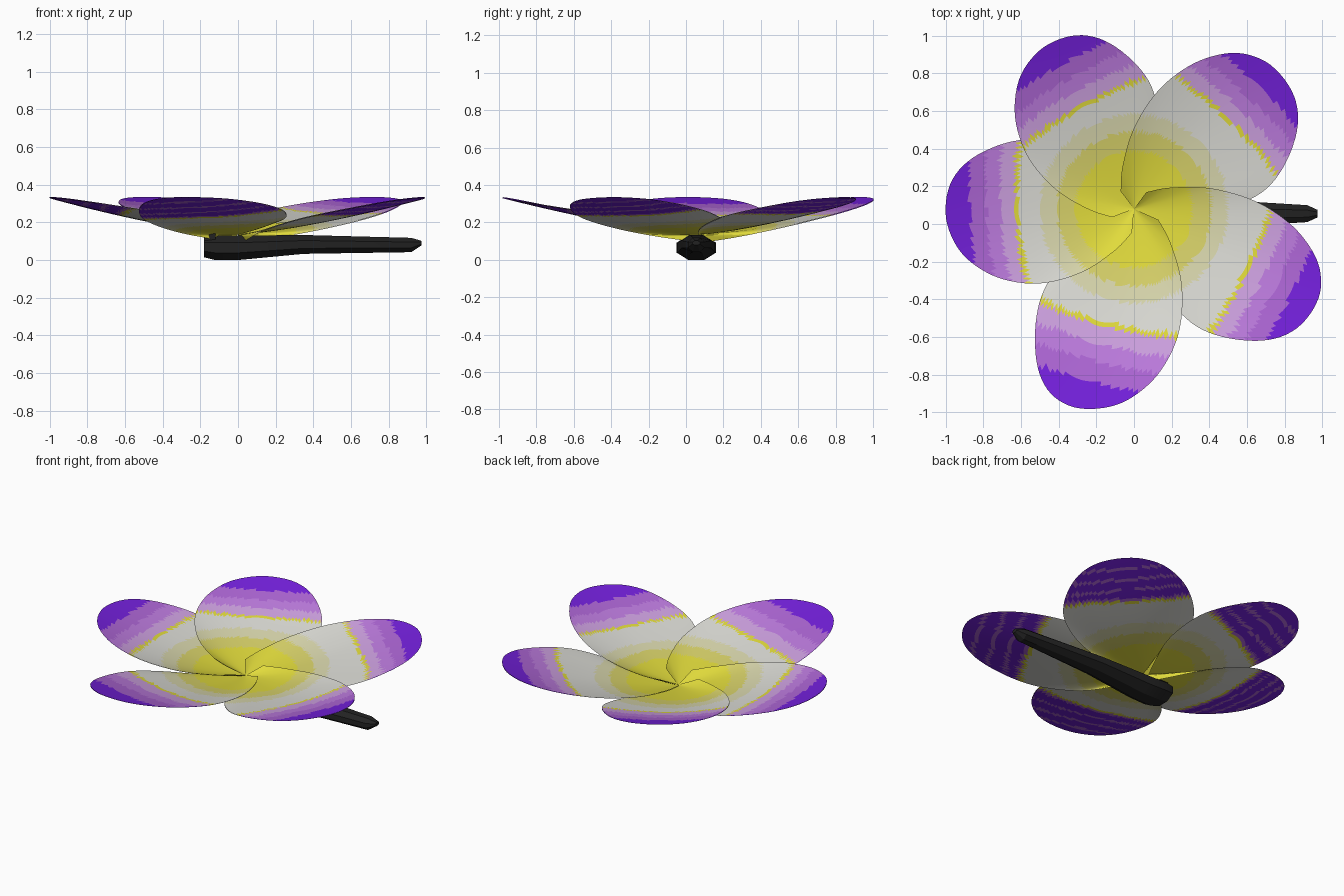
import bpy
import bmesh
from math import sin, cos, pi, radians
from mathutils import Vector

cube = bpy.data.objects.get("Cube")
if cube:
    bpy.data.objects.remove(cube, do_unlink=True)


def linear(c):
    return c / 12.92 if c <= 0.04 else ((c + 0.055) / 1.055) ** 2.4


def make_material(name, code):
    colour = (*[linear(v / 255) for v in bytes.fromhex(code)], 1)
    mat = bpy.data.materials.new(name)
    mat.use_nodes = True
    mat.diffuse_color = colour
    bsdf = next(n for n in mat.node_tree.nodes if n.type == "BSDF_PRINCIPLED")
    bsdf.inputs["Base Color"].default_value = colour
    bsdf.inputs["Roughness"].default_value = 0.8
    return mat


PALETTE = {
    "yellow": "E2DC3C", "straw": "D9D36A", "cream": "DAD8AE",
    "white": "DCDCD6", "lavender": "CFA2E2", "orchid": "BE7CE0",
    "deep orchid": "AE66D6", "violet": "7420DC",
}
NAMES = list(PALETTE)
PETAL_MATS = [make_material(name, code) for name, code in PALETTE.items()]
STEM_MAT = make_material("stem black", "222222")

HEART = Vector((0, 0.08))
HEART_Z = 0.14


def finish(name, bm, mats, angle):
    """Turn the bmesh into a shaded object with its materials."""
    mesh = bpy.data.meshes.new(name)
    bm.to_mesh(mesh)
    bm.free()
    for mat in mats:
        mesh.materials.append(mat)
    obj = bpy.data.objects.new(name, mesh)
    bpy.context.collection.objects.link(obj)
    bpy.ops.object.select_all(action="DESELECT")
    obj.select_set(True)
    bpy.context.view_layer.objects.active = obj
    bpy.ops.object.shade_smooth_by_angle(angle=angle)


def smooth_path(points, count):
    """Sample a Catmull-Rom curve through the points."""
    pts = [Vector(p) for p in (points[0], *points, points[-1])]
    spans = len(points) - 1
    out = []
    for k in range(count + 1):
        t = k / count * spans
        i = min(int(t), spans - 1)
        t -= i
        a, b, c, d = pts[i:i + 4]
        out.append(b + (c - a) * t / 2 + (a - b * 2.5 + c * 2 - d / 2) * t ** 2
                   + (b * 3 - a - c * 3 + d) * t ** 3 / 2)
    return out


# Shared rim: share of the length, share of the half width,
# from the overlapping edge round the tip to the hidden edge
RIM = smooth_path([
    (.02, .35), (.12, .6), (.3, .88), (.52, 1), (.72, .9), (.87, .65), (.96, .33), (1, -.1),
    (.96, -.52), (.84, -.82), (.64, -1), (.46, -.98), (.25, -.7), (.05, -.1)], 72)


def petal_colour(offset, axis, start, tip, underside):
    """Round bands at the heart, then bands across the petal."""
    r = offset.length
    q = 0.7 * offset.dot(axis) + 0.3 * r
    u = (q - start) / (tip - start)
    if u < 0:
        bands = (0.31, "yellow"), (0.41, "straw"), (0.5, "cream")
        return next((name for limit, name in bands if r < limit), "white")
    if underside and u > 0.06:
        streak = sin(u * 24 + 3 * offset.cross(axis)) > 0.72
        return "deep orchid" if streak or u < 0.12 else "violet"
    bands = (0.06, "yellow"), (0.27, "lavender"), (0.48, "orchid"), (0.72, "deep orchid")
    return next((name for limit, name in bands if u < limit), "violet")


def petal(name, angle, length, lap_width, hidden_width, start, underside):
    axis = Vector((cos(radians(angle)), sin(radians(angle))))
    side = axis.orthogonal()
    tip = length - 0.03
    drop = 0.004 if underside else 0
    rings = 44
    last = len(RIM) - 1
    bm = bmesh.new()
    rows = []
    for j in range(1, rings + 1):
        s = j / rings
        row = []
        for k, (along, across) in enumerate(RIM):
            width = lap_width if across > 0 else hidden_width
            off = (axis * along * length + side * across * width) * s
            # each petal leans so that one edge overlaps its neighbour
            lean = 0.04 * (1 - 2 * k / last) * s
            z = HEART_Z + 0.19 * (off.length / tip) ** 1.4 + lean - drop
            row.append(bm.verts.new((*(HEART + off), z)))
        rows.append(row)
    centre = bm.verts.new((*HEART, HEART_Z - drop))
    for k in range(last):
        bm.faces.new((centre, rows[0][k + 1], rows[0][k]))
        for a, b in zip(rows, rows[1:]):
            bm.faces.new((a[k], a[k + 1], b[k + 1], b[k]))
    for f in bm.faces:
        off = f.calc_center_median().xy - HEART
        f.material_index = NAMES.index(petal_colour(off, axis, start, tip, underside))
        f.normal_update()
        if (f.normal.z < 0) != underside:
            f.normal_flip()
    finish(name, bm, PETAL_MATS, 1)


# Petals: direction, length, overlapping and hidden half widths, start of purple
PETALS = {
    "back_right_petal": (120, .985, .35, .4, .6),
    "back_left_petal": (47.5, 1.055, .33, .44, .68),
    "left_petal": (-25, 1.09, .31, .42, .67),
    "front_petal": (-105, 1.1, .4, .35, .615),
    "right_petal": (184, 1, .36, .4, .61),
}
for name, shape in PETALS.items():
    petal(name, *shape, underside=False)
    petal(name + "_underside", *shape, underside=True)

# Stem: eight-sided bar lying below the bloom; x, centre z, half width, half height
STATIONS = [(-.18, .07, .09, .055), (-.12, .065, .105, .065), (0, .065, .1, .065),
            (.35, .083, .08, .05), (.92, .08, .045, .038), (.975, .09, .02, .012)]
bm = bmesh.new()
loops = []
for x, z, wide, high in STATIONS:
    corners = [(i + 0.5) * pi / 4 for i in range(8)]
    reach = 1 / cos(pi / 8)
    loops.append([bm.verts.new((x, 0.055 + wide * reach * cos(a), z + high * reach * sin(a)))
                  for a in corners])
for a, b in zip(loops, loops[1:]):
    for i in range(8):
        bm.faces.new((a[i - 1], a[i], b[i], b[i - 1]))
bm.faces.new(loops[0])
bm.faces.new(loops[-1])
bmesh.ops.recalc_face_normals(bm, faces=bm.faces)
finish("stem", bm, [STEM_MAT], 0.4)

# Knob joining the stem end to the bloom
bm = bmesh.new()
bmesh.ops.create_cube(bm, size=1)
bmesh.ops.scale(bm, vec=(.06, .12, .06), verts=bm.verts)
bmesh.ops.translate(bm, vec=(-.15, .04, .11), verts=bm.verts)
finish("stem_knob", bm, [STEM_MAT], 0.4)
